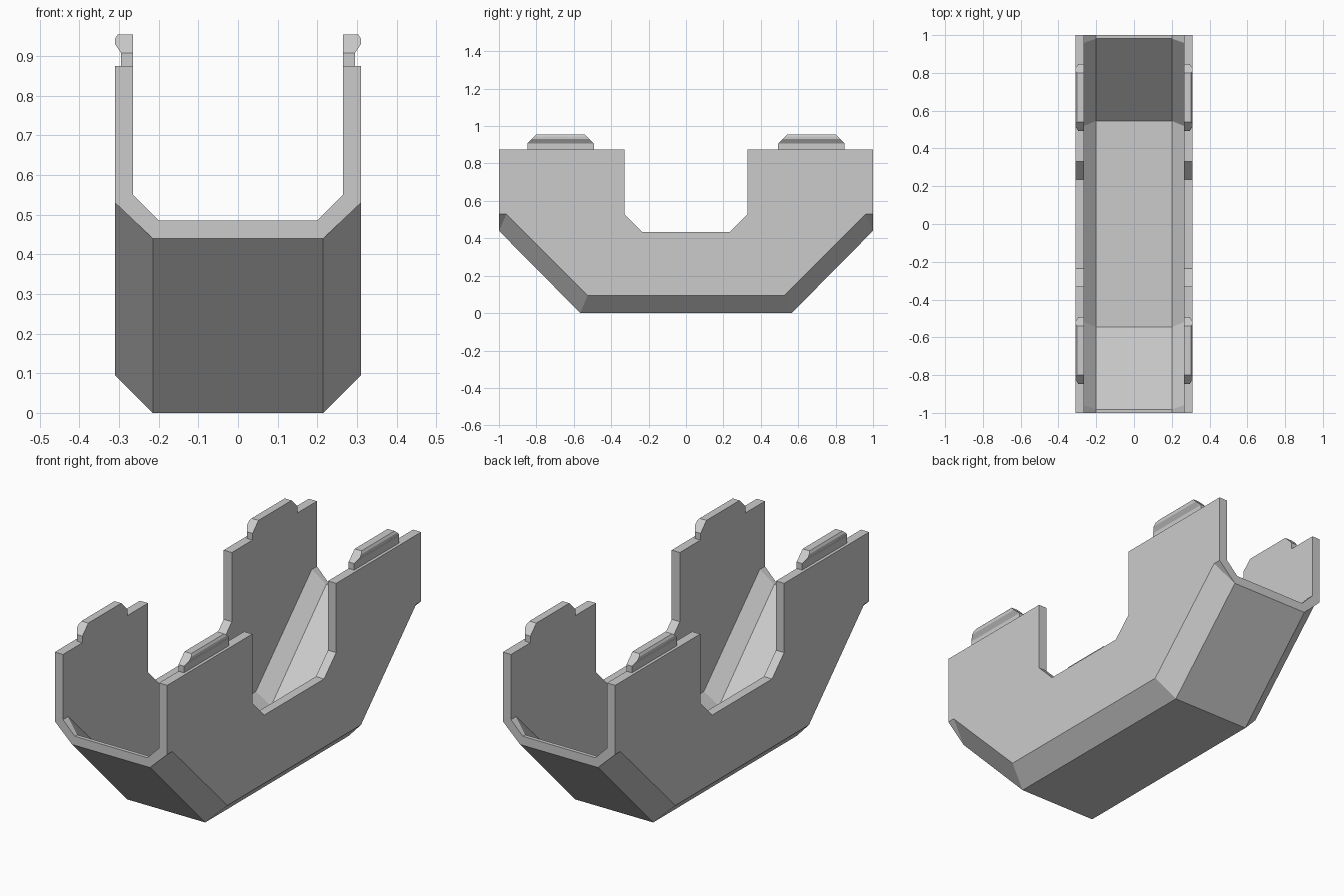
import bpy
import bmesh

if "Cube" in bpy.data.objects:
    bpy.data.objects.remove(bpy.data.objects["Cube"])

grey = bpy.data.materials.new("light grey")
grey.diffuse_color = (0.6, 0.6, 0.6, 1)
grey.use_nodes = True
grey.node_tree.nodes["Principled BSDF"].inputs["Base Color"].default_value = grey.diffuse_color


def finish(name, bm):
    bmesh.ops.remove_doubles(bm, verts=bm.verts, dist=1e-5)
    bmesh.ops.recalc_face_normals(bm, faces=bm.faces)
    mesh = bpy.data.meshes.new(name)
    bm.to_mesh(mesh)
    bm.free()
    mesh.materials.append(grey)
    obj = bpy.data.objects.new(name, mesh)
    bpy.context.collection.objects.link(obj)
    return obj


def both_ends(half):
    """Mirror a (y, z) path from the front half to the back half."""
    return half + [(-y, z) for y, z in reversed(half)]


def add_face(bm, points):
    unique = list(dict.fromkeys(points))      # drop collapsed corners
    if len(unique) > 2:
        bm.faces.new([bm.verts.new(p) for p in unique])


def strip(bm, x1, path1, x2, path2):
    for i in range(len(path1) - 1):
        add_face(bm, [(x1, *path1[i]), (x1, *path1[i + 1]),
                      (x2, *path2[i + 1]), (x2, *path2[i])])


# Cradle shell: lengthwise paths in (y, z), outside and inside
OUT, OUT_B, IN, IN_B = 0.31, 0.215, 0.265, 0.20
rim = both_ends([(-1, 0.875), (-0.33, 0.875), (-0.33, 0.53), (-0.235, 0.435)])
out_side = both_ends([(-1, 0.53), (-0.96, 0.53), (-0.526, 0.095)])
out_base = both_ends([(-1, 0.44), (-1, 0.44), (-0.565, 0.0)])
in_side = both_ends([(-1, 0.55), (-0.959, 0.55), (-0.519, 0.11)])
in_base = both_ends([(-1, 0.485), (-0.981, 0.485), (-0.546, 0.045)])

bm = bmesh.new()
for s in (-1, 1):
    # Notched side walls, rim and chamfers
    add_face(bm, [(s * OUT, *p) for p in rim + out_side[::-1]])
    add_face(bm, [(s * IN, *p) for p in rim + in_side[::-1]])
    strip(bm, s * OUT, rim, s * IN, rim)
    strip(bm, s * OUT, out_side, s * OUT_B, out_base)
    strip(bm, s * IN, in_side, s * IN_B, in_base)
    # Open end edges
    for e in (0, -1):
        add_face(bm, [(s * OUT, *rim[e]), (s * OUT, *out_side[e]),
                      (s * IN, *in_side[e]), (s * IN, *rim[e])])
        add_face(bm, [(s * OUT, *out_side[e]), (s * OUT_B, *out_base[e]),
                      (s * IN_B, *in_base[e]), (s * IN, *in_side[e])])
# Floor, inside and outside
strip(bm, -OUT_B, out_base, OUT_B, out_base)
strip(bm, -IN_B, in_base, IN_B, in_base)
for e in (0, -1):
    add_face(bm, [(-OUT_B, *out_base[e]), (OUT_B, *out_base[e]),
                  (IN_B, *in_base[e]), (-IN_B, *in_base[e])])
finish("cradle_shell", bm)

# Snap clips: hooked section (x, z, half length), tapered at the ends
section = [(0.295, 0.875, 0.177), (0.295, 0.908, 0.177), (0.31, 0.93, 0.155),
           (0.31, 0.944, 0.141), (0.303, 0.955, 0.13)]
for side, s in (("left", -1), ("right", 1)):
    for end, e in (("front", -1), ("back", 1)):
        bm = bmesh.new()
        c = e * 0.67
        rows = [[(s * x, c - h, z), (s * x, c + h, z),
                 (s * IN, c + h, z), (s * IN, c - h, z)] for x, z, h in section]
        for low, high in zip(rows, rows[1:]):
            for i in range(4):
                j = (i + 1) % 4
                add_face(bm, [low[i], low[j], high[j], high[i]])
        add_face(bm, rows[0])
        add_face(bm, rows[-1])
        finish(f"snap_clip_{end}_{side}", bm)
